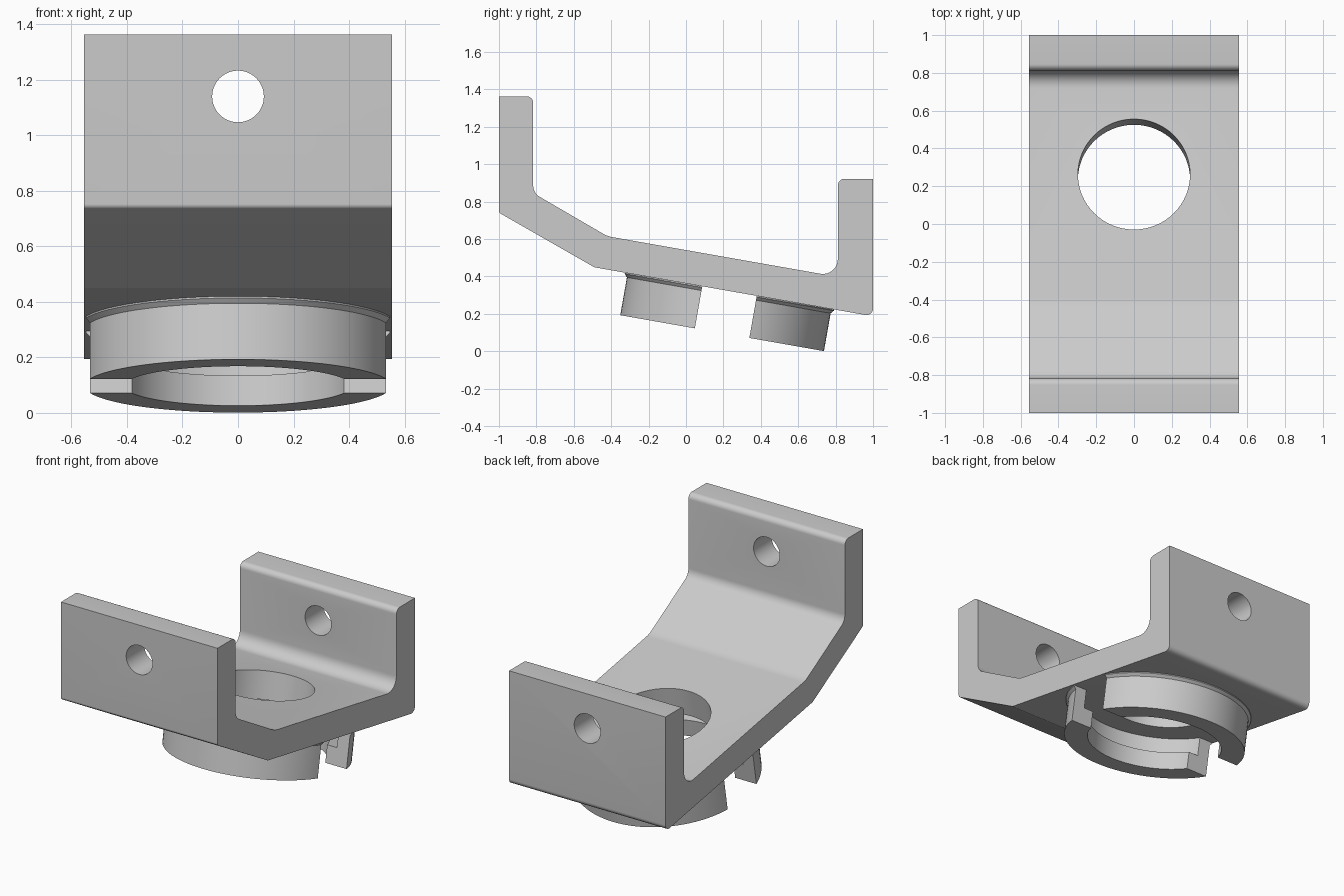
import bpy, bmesh
from math import sin, cos, tan, pi, radians
from mathutils import Vector, Matrix

cube = bpy.data.objects.get("Cube")
if cube:
    bpy.data.objects.remove(cube, do_unlink=True)

grey = bpy.data.materials.new("light_grey")
grey.use_nodes = True
colour = (0.6, 0.6, 0.6, 1)
grey.diffuse_color = colour
grey.node_tree.nodes["Principled BSDF"].inputs["Base Color"].default_value = colour

HALF_WIDTH = 0.555
TILT = radians(10)
# Frame of the clip ring, tilted with the sloping base
RING = Matrix.Translation((0, 0.193, 0.097)) @ Matrix.Rotation(-TILT, 4, 'X')


def finish(name, bm, matrix=Matrix()):
    bmesh.ops.transform(bm, matrix=matrix, verts=bm.verts)
    bmesh.ops.recalc_face_normals(bm, faces=bm.faces)
    mesh = bpy.data.meshes.new(name)
    bm.to_mesh(mesh)
    bm.free()
    mesh.materials.append(grey)
    obj = bpy.data.objects.new(name, mesh)
    bpy.context.collection.objects.link(obj)
    return obj


def cylinder(name, radius, depth, matrix):
    bm = bmesh.new()
    bmesh.ops.create_cone(bm, cap_ends=True, segments=64, radius1=radius,
                          radius2=radius, depth=depth)
    return finish(name, bm, matrix)


def activate(obj):
    bpy.ops.object.select_all(action='DESELECT')
    obj.select_set(True)
    bpy.context.view_layer.objects.active = obj


def cut(obj, cutter):
    cutter.hide_render = True
    mod = obj.modifiers.new("cut", 'BOOLEAN')
    mod.operation = 'DIFFERENCE'
    mod.solver = 'EXACT'
    mod.object = cutter
    activate(obj)
    bpy.ops.object.modifier_apply(modifier=mod.name)
    bpy.data.objects.remove(cutter, do_unlink=True)


def smooth(obj):
    activate(obj)
    bpy.ops.object.shade_smooth_by_angle(angle=radians(18))


def fillet(corners, steps=8):
    """Round each (y, z, radius) corner of a closed profile."""
    out = []
    for i, (y, z, r) in enumerate(corners):
        p = Vector((y, z))
        if r == 0:
            out.append(p)
            continue
        a = (Vector(corners[i - 1][:2]) - p).normalized()
        b = (Vector(corners[(i + 1) % len(corners)][:2]) - p).normalized()
        half = a.angle(b) / 2
        reach = r / tan(half)
        centre = p + (a + b).normalized() * (r / sin(half))
        start, end = p + a * reach - centre, p + b * reach - centre
        for k in range(steps + 1):
            t = k / steps
            # Blend along the arc by angle, keeping the radius
            arc = pi - 2 * half
            out.append(centre + (start * sin((1 - t) * arc) + end * sin(t * arc)) / sin(arc))
    return out


# Bent bracket: side profile extruded across the width
profile = fillet([
    (-1, 1.363, 0), (-0.817, 1.363, 0.035), (-0.817, 0.846, 0.07),
    (-0.42, 0.615, 0.15), (0.812, 0.398, 0.08), (0.812, 0.922, 0.035),
    (1, 0.922, 0), (1, 0.187, 0.035), (-0.49, 0.449, 0.03), (-1, 0.741, 0.02)])
bm = bmesh.new()
face = bm.faces.new([bm.verts.new((-HALF_WIDTH, p.x, p.y)) for p in profile])
side = bmesh.ops.extrude_face_region(bm, geom=[face], use_keep_orig=True)
bmesh.ops.translate(bm, vec=(2 * HALF_WIDTH, 0, 0),
                    verts=[v for v in side["geom"] if isinstance(v, bmesh.types.BMVert)])
bracket = finish("bent_bracket", bm)

# Screw holes in the two walls
for y, z in ((-0.9, 1.14), (0.9, 0.70)):
    cut(bracket, cylinder("screw_hole_cutter", 0.093, 0.4,
                          Matrix.Translation((0, y, z)) @ Matrix.Rotation(pi / 2, 4, 'X')))
# Large opening through the sloping base
cut(bracket, cylinder("opening_cutter", 0.297, 0.5,
                      RING @ Matrix.Translation((0, 0, 0.31))))
smooth(bracket)

# Clip ring: turned section with an inner lip and a flared root
section = [(0.41, 0), (0.553, 0), (0.553, 0.205), (0.568, 0.222),
           (0.568, 0.228), (0.475, 0.228), (0.475, 0.11), (0.41, 0.11)]
SEGMENTS = 96
bm = bmesh.new()
loops = []
for k in range(SEGMENTS):
    a = 2 * pi * k / SEGMENTS
    loops.append([bm.verts.new((r * cos(a), r * sin(a), z)) for r, z in section])
for k in range(SEGMENTS):
    one, two = loops[k], loops[(k + 1) % SEGMENTS]
    for j in range(len(section)):
        n = (j + 1) % len(section)
        bm.faces.new((one[j], two[j], two[n], one[n]))
ring = finish("split_clip_ring", bm, RING)

# Gap that splits the ring into front and back halves
bm = bmesh.new()
bmesh.ops.create_cube(bm, size=1)
gap = finish("gap_cutter", bm, RING @ Matrix.Diagonal((2, 0.296, 1, 1)))
cut(ring, gap)
smooth(ring)
